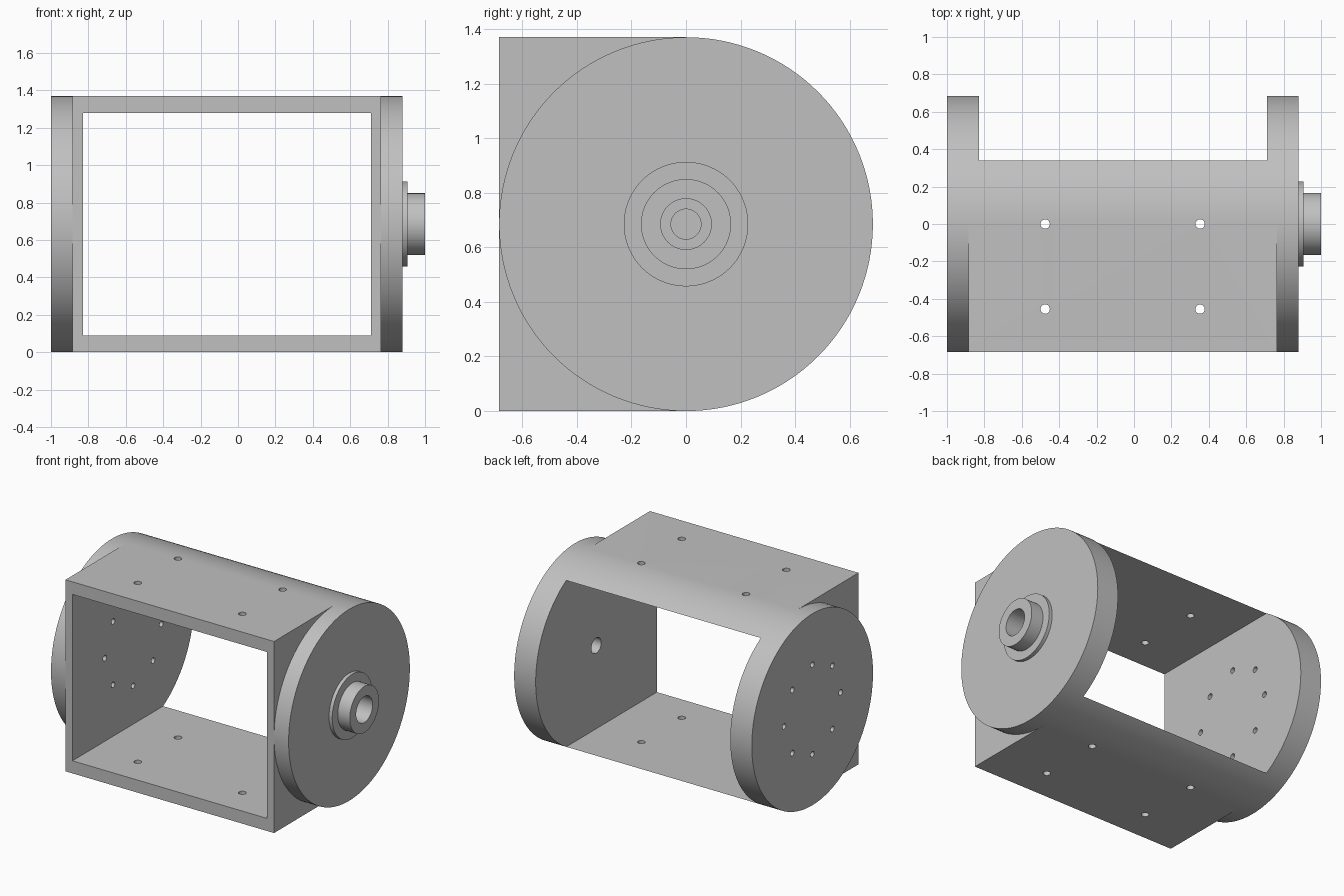
import bpy
import bmesh
import math
from mathutils import Matrix, Vector

R = 0.685                                   # end disc radius, also axis height
X0, X1, X2, X3 = -1.0, -0.885, 0.765, 0.88  # disc, body, body, disc stations
N = 128

old = bpy.data.objects.get("Cube")
if old:
    bpy.data.objects.remove(old, do_unlink=True)

grey = bpy.data.materials.new("light grey metal")
colour = (0.53, 0.53, 0.53, 1)
grey.use_nodes = True
grey.diffuse_color = colour
grey.node_tree.nodes["Principled BSDF"].inputs["Base Color"].default_value = colour


def make_object(name, bm):
    bmesh.ops.recalc_face_normals(bm, faces=bm.faces[:])
    mesh = bpy.data.meshes.new(name)
    bm.to_mesh(mesh)
    bm.free()
    mesh.materials.append(grey)
    obj = bpy.data.objects.new(name, mesh)
    bpy.context.collection.objects.link(obj)
    return obj


def lathe(bm, profile, y=0.0, z=R, n=64):
    """Solid turned around an axis along x, from (x, radius) pairs."""
    rings = [[bm.verts.new((x, y + r * math.cos(math.tau * i / n),
                            z + r * math.sin(math.tau * i / n)))
              for i in range(n)] for x, r in profile]
    for a, b in zip(rings, rings[1:]):
        for i in range(n):
            j = (i + 1) % n
            bm.faces.new((a[i], a[j], b[j], b[i]))
    bm.faces.new(rings[0])
    bm.faces.new(rings[-1])


def combine(target, tool, operation):
    """Apply a boolean and drop the tool."""
    mod = target.modifiers.new("boolean", 'BOOLEAN')
    mod.operation = operation
    mod.solver = 'EXACT'
    mod.object = tool
    bpy.ops.object.select_all(action='DESELECT')
    target.select_set(True)
    bpy.context.view_layer.objects.active = target
    bpy.ops.object.modifier_apply(modifier=mod.name)
    bpy.data.objects.remove(tool, do_unlink=True)


# Housing: two discs joined by a body that is round behind and square in front
bm = bmesh.new()
rings = []
for x in (X0, X1, X2, X3):
    rings.append([bm.verts.new((x, R * math.sin(math.tau * i / N),
                                R + R * math.cos(math.tau * i / N)))
                  for i in range(N)])
for s in range(3):
    a, b = rings[s], rings[s + 1]
    for i in range(N // 2 if s == 1 else N):
        j = (i + 1) % N
        bm.faces.new((a[i], a[j], b[j], b[i]))
bm.faces.new(rings[0])
bm.faces.new(rings[3])

# Square front corners of the body
low, high, mid = N // 2, 0, 3 * N // 4
corners = []
for ring in rings[1:3]:
    x = ring[0].co.x
    bottom = bm.verts.new((x, -R, 0))
    top = bm.verts.new((x, -R, 2 * R))
    bm.faces.new(ring[low:mid + 1] + [bottom])
    bm.faces.new(ring[mid:] + [ring[high], top])
    corners.append((bottom, top))
(b1, t1), (b2, t2) = corners
a, b = rings[1], rings[2]
bm.faces.new((a[low], b1, b2, b[low]))
bm.faces.new((a[high], t1, t2, b[high]))
bm.faces.new((b1, a[mid], t1, t2, b[mid], b2))
housing = make_object("housing", bm)

# Stepped shaft boss on the left disc
bm = bmesh.new()
lathe(bm, [(0.83, 0.228), (0.905, 0.228), (0.905, 0.165), (1.0, 0.165)], n=96)
combine(housing, make_object("shaft_boss", bm), 'UNION')

# Window through the body from front to back
bm = bmesh.new()
bmesh.ops.create_cube(bm, size=1, matrix=Matrix.Translation((-0.06, 0, R))
                      @ Matrix.Diagonal((1.54, 3, 1.19, 1)))
combine(housing, make_object("window_cutter", bm), 'DIFFERENCE')

# Counterbored shaft hole
bm = bmesh.new()
lathe(bm, [(0.6, 0.055), (0.8, 0.055), (0.8, 0.093), (1.1, 0.093)])
combine(housing, make_object("bore_cutter", bm), 'DIFFERENCE')

# Ring of eight mounting holes through the right disc
bm = bmesh.new()
for k in range(8):
    t = math.tau * k / 8
    lathe(bm, [(-1.1, 0.02), (-0.7, 0.02)],
          0.32 * math.cos(t), R + 0.32 * math.sin(t), 24)
combine(housing, make_object("disc_hole_cutter", bm), 'DIFFERENCE')

# Four mounting holes through the top and bottom walls
bm = bmesh.new()
for x in (-0.475, 0.353):
    for y in (0.0, -0.455):
        bmesh.ops.create_cone(bm, cap_ends=True, segments=24, radius1=0.025,
                              radius2=0.025, depth=2,
                              matrix=Matrix.Translation(Vector((x, y, R))))
combine(housing, make_object("wall_hole_cutter", bm), 'DIFFERENCE')

# Smooth round surfaces, sharp edges kept
bpy.ops.object.select_all(action='DESELECT')
housing.select_set(True)
bpy.context.view_layer.objects.active = housing
bpy.ops.object.shade_smooth_by_angle(angle=math.radians(30))
